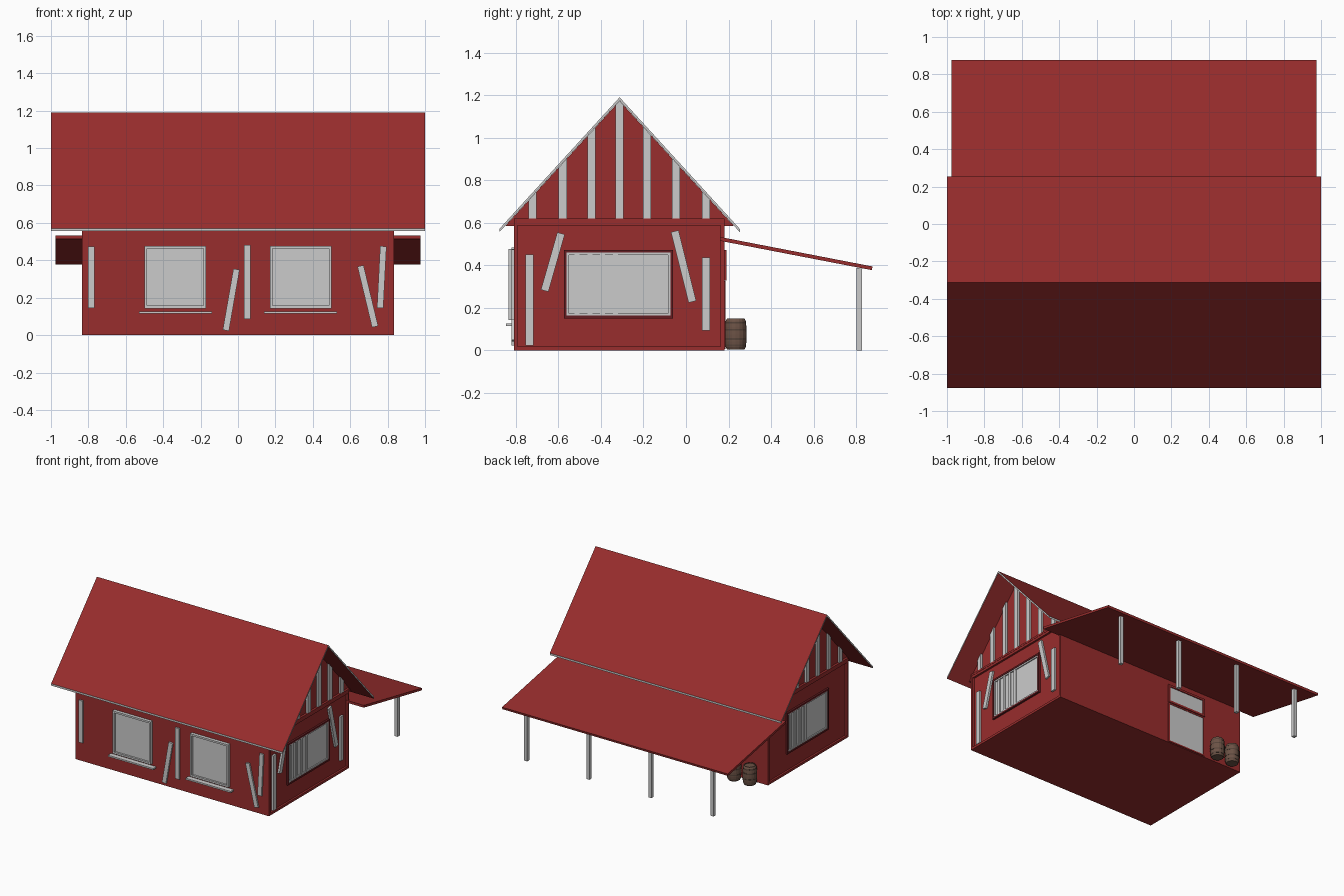
import bpy, bmesh, math
from mathutils import Vector

if "Cube" in bpy.data.objects:
    bpy.data.objects.remove(bpy.data.objects["Cube"])


def material(name, rgb):
    m = bpy.data.materials.new(name)
    m.diffuse_color = (*rgb, 1)
    m.use_nodes = True
    m.node_tree.nodes["Principled BSDF"].inputs["Base Color"].default_value = m.diffuse_color
    return m


RED = material("red_paint", (0.315, 0.026, 0.026))
DARK_RED = material("dark_red_paint", (0.13, 0.012, 0.015))
BROWN = material("barrel_wood", (0.15, 0.085, 0.06))
IRON = material("barrel_iron", (0.09, 0.055, 0.04))
GREY = material("grey_trim", (0.8, 0.8, 0.8))


def finish(name, bm, mat):
    bmesh.ops.recalc_face_normals(bm, faces=bm.faces[:])
    me = bpy.data.meshes.new(name)
    bm.to_mesh(me)
    bm.free()
    ob = bpy.data.objects.new(name, me)
    bpy.context.collection.objects.link(ob)
    if mat:
        me.materials.append(mat)
    return ob


def prism(name, pts, axis, lo, hi, mat=None):
    """Extrude a profile: axis 'x' takes (y, z) points, axis 'y' takes (x, z)."""
    place = (lambda p, d: (d, *p)) if axis == 'x' else (lambda p, d: (p[0], d, p[1]))
    bm = bmesh.new()
    base = bm.faces.new([bm.verts.new(place(p, lo)) for p in pts])
    new = bmesh.ops.extrude_face_region(bm, geom=[base])['geom']
    move = Vector((hi - lo, 0, 0) if axis == 'x' else (0, hi - lo, 0))
    bmesh.ops.translate(bm, verts=[v for v in new if isinstance(v, bmesh.types.BMVert)], vec=move)
    return finish(name, bm, mat)


def box(name, x0, x1, y0, y1, z0, z1, mat=None):
    return prism(name, [(x0, z0), (x1, z0), (x1, z1), (x0, z1)], 'y', y0, y1, mat)


def plank(name, p, q, axis, lo, hi, w=0.036):
    p, q = Vector(p), Vector(q)
    d = (q - p).normalized() * w / 2
    n = Vector((-d.y, d.x))
    return prism(name, [tuple(v) for v in (p - n, q - n, q + n, p + n)], axis, lo, hi)


def frame(name, a0, a1, z0, z1, t, axis, lo, hi, mat=None):
    """Four rails around a rectangle, t wide."""
    for side, (l, r, b, u) in {"left": (a0, a0 + t, z0, z1), "right": (a1 - t, a1, z0, z1),
                               "bottom": (a0 + t, a1 - t, z0, z0 + t),
                               "top": (a0 + t, a1 - t, z1 - t, z1)}.items():
        prism(f"{name}_{side}", [(l, b), (r, b), (r, u), (l, u)], axis, lo, hi, mat)


# Main body and attic
box("house_body", -0.82, 0.82, -0.81, 0.18, 0, 0.61, RED)
RIDGE, SLOPE, INNER = -0.3125, 1.094, 1.173
under = lambda y: INNER - SLOPE * abs(y - RIDGE)
half = (INNER - 0.585) / SLOPE
prism("attic", [(RIDGE - half, 0.585), (RIDGE + half, 0.585), (RIDGE, INNER)], 'x', -0.82, 0.82, RED)

# Main roof: red faces with grey rim
roof = prism("main_roof", [(-0.878, 0.571), (RIDGE, 1.19), (0.253, 0.571),
                           (0.253, 0.556), (RIDGE, INNER + 0.002), (-0.878, 0.556)], 'x', -1, 1, RED)
roof.data.materials.append(GREY)
for f in roof.data.polygons:
    if abs(f.normal.x) > 0.9 or abs(f.normal.y) > 0.9:
        f.material_index = 1

# End walls: border rails, beam, window, gable boards
for s, side in ((1, "right"), (-1, "left")):
    frame(f"{side}_wall_border", -0.81, 0.18, 0, 0.605, 0.018, 'x', s * 0.815, s * 0.835, RED)
    prism(f"{side}_gable_beam", [(-0.81, 0.605), (0.18, 0.605), (0.18, 0.62), (-0.81, 0.62)],
          'x', s * 0.815, s * 0.837, RED)
    frame(f"{side}_window_frame", -0.575, -0.06, 0.15, 0.472, 0.013, 'x', s * 0.815, s * 0.835, DARK_RED)
    prism(f"{side}_window_pane", [(-0.565, 0.16), (-0.07, 0.16), (-0.07, 0.462), (-0.565, 0.462)],
          'x', s * 0.815, s * 0.823)
    frame(f"{side}_window_sash", -0.563, -0.072, 0.162, 0.46, 0.012, 'x', s * 0.815, s * 0.831)
    for i in range(4):
        y = RIDGE + s * (-0.2 + i * 0.06)
        prism(f"{side}_window_strip_{i}", [(y - 0.012, 0.174), (y + 0.012, 0.174),
                                           (y + 0.012, 0.448), (y - 0.012, 0.448)],
              'x', s * 0.82, s * 0.829)
    for i, y in enumerate((-0.722, -0.58, -0.445, RIDGE, -0.184, -0.048, 0.094)):
        a, b = y - 0.019, y + 0.019
        top = [(b, under(b)), (a, under(a))]
        if y == RIDGE:
            top.insert(1, (y, under(y)))
        prism(f"{side}_gable_board_{i}", [(a, 0.62), (b, 0.62)] + top, 'x', s * 0.815, s * 0.835)

# Loose planks on the right wall
for i, (p, q) in enumerate((((-0.737, 0.022), (-0.737, 0.45)), ((-0.665, 0.28), (-0.588, 0.55)),
                            ((-0.053, 0.56), (0.03, 0.228)), ((0.094, 0.092), (0.094, 0.437)))):
    plank(f"right_plank_{i}", p, q, 'x', 0.815, 0.835, 0.037)

# Front planks
for i, (p, q) in enumerate((((-0.785, 0.145), (-0.785, 0.475)), ((-0.065, 0.025), (-0.008, 0.352)),
                            ((0.05, 0.085), (0.05, 0.483)), ((0.655, 0.37), (0.733, 0.045)),
                            ((0.76, 0.145), (0.777, 0.475)))):
    plank(f"front_plank_{i}", p, q, 'y', -0.822, -0.805, 0.034)

# Front windows with sills
for s, cx in (("left", -0.335), ("right", 0.335)):
    frame(f"front_{s}_window_frame", cx - 0.165, cx + 0.165, 0.143, 0.477, 0.014, 'y', -0.835, -0.805)
    box(f"front_{s}_window_pane", cx - 0.155, cx + 0.155, -0.82, -0.805, 0.153, 0.467)
    box(f"front_{s}_window_sill", cx - 0.195, cx + 0.195, -0.848, -0.805, 0.115, 0.127)

# Back door with transom window
box("back_door", -0.49, -0.175, 0.175, 0.184, 0.01, 0.315)
frame("back_door_frame", -0.5, -0.165, 0.005, 0.325, 0.011, 'y', 0.175, 0.187, RED)
frame("transom_frame", -0.5, -0.165, 0.328, 0.472, 0.016, 'y', 0.175, 0.19, RED)
box("transom_pane", -0.485, -0.18, 0.175, 0.183, 0.343, 0.457)

# Porch roof and posts
prism("porch_roof", [(0.16, 0.515), (0.874, 0.377), (0.878, 0.394), (0.16, 0.533)], 'x', -0.975, 0.975, RED)
for i in range(4):
    x = -0.805 + i * 0.5367
    box(f"porch_post_{i}", x - 0.013, x + 0.013, 0.802, 0.828, 0, 0.388)


# Barrels
def lathe(name, profile, cx, cy, mat, sides=18):
    bm = bmesh.new()
    rings = [[bm.verts.new((cx + r * math.cos(2 * math.pi * k / sides),
                            cy + r * math.sin(2 * math.pi * k / sides), z))
              for k in range(sides)] for r, z in profile]
    for a, b in zip(rings, rings[1:]):
        for k in range(sides):
            n = (k + 1) % sides
            bm.faces.new((a[k], a[n], b[n], b[k]))
    bm.faces.new(rings[0])
    bm.faces.new(rings[-1])
    return finish(name, bm, mat)


for i, x in enumerate((-0.58, -0.715)):
    lathe(f"barrel_{i}", [(0.042, 0.003), (0.048, 0.015), (0.051, 0.04), (0.052, 0.075), (0.051, 0.11),
                          (0.048, 0.138), (0.042, 0.15), (0.037, 0.15), (0.037, 0.145)], x, 0.234, BROWN)
    for j, (z, r) in enumerate(((0.022, 0.0495), (0.053, 0.0525), (0.097, 0.0525), (0.13, 0.0495))):
        lathe(f"barrel_{i}_hoop_{j}", [(r, z - 0.004), (r, z + 0.004)], x, 0.234, IRON)
